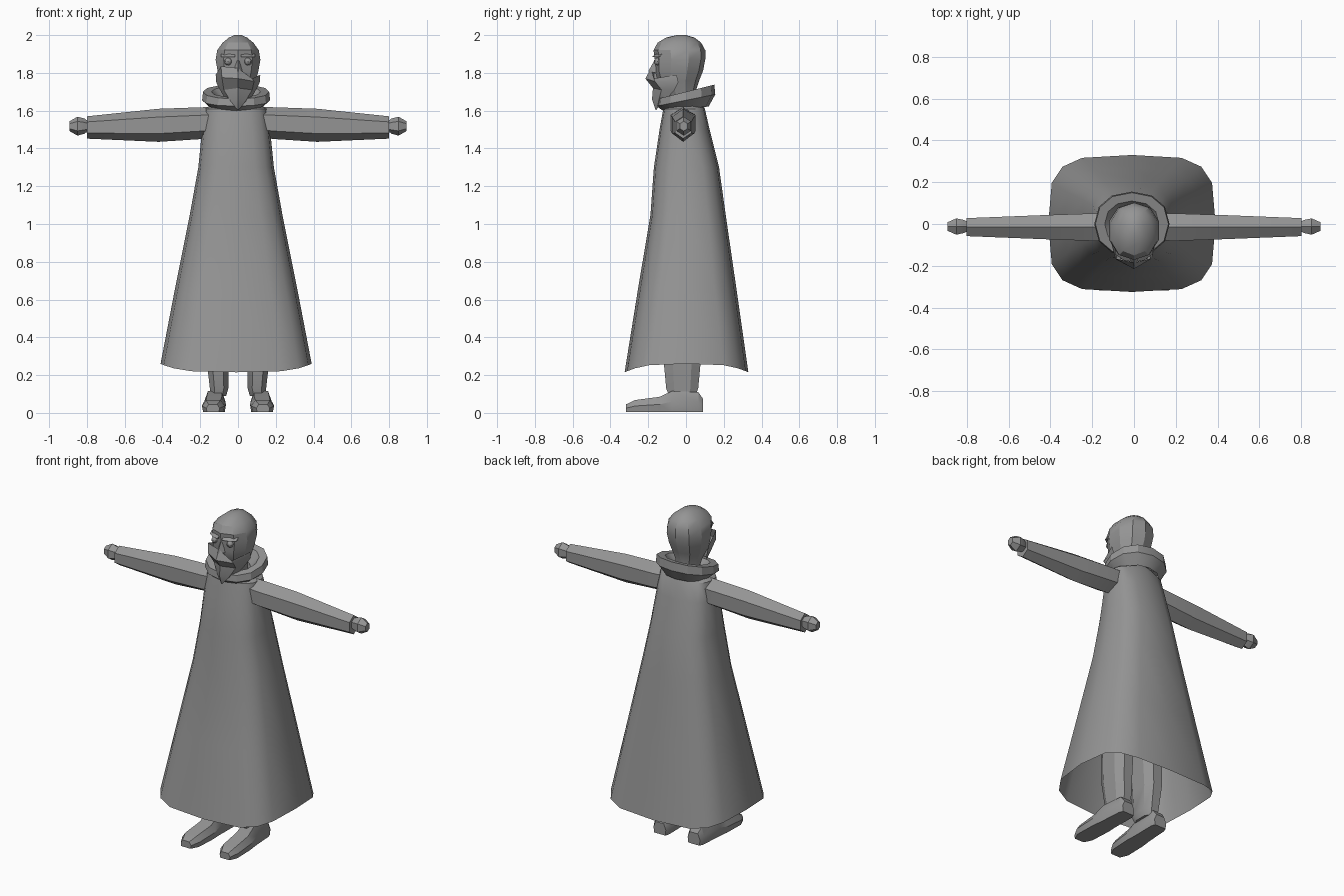
import bpy, bmesh, math
from mathutils import Vector

cube = bpy.data.objects.get("Cube")
if cube:
    bpy.data.objects.remove(cube)

grey = bpy.data.materials.new("cloth grey")
grey.use_nodes = True
COLOUR = (0.3, 0.3, 0.3, 1)
grey.diffuse_color = COLOUR
grey.node_tree.nodes["Principled BSDF"].inputs["Base Color"].default_value = COLOUR


def finish(name, bm, angle=35):
    bmesh.ops.recalc_face_normals(bm, faces=bm.faces)
    mesh = bpy.data.meshes.new(name)
    bm.to_mesh(mesh)
    bm.free()
    mesh.materials.append(grey)
    obj = bpy.data.objects.new(name, mesh)
    bpy.context.collection.objects.link(obj)
    bpy.ops.object.select_all(action='DESELECT')
    obj.select_set(True)
    bpy.context.view_layer.objects.active = obj
    bpy.ops.object.shade_smooth_by_angle(angle=math.radians(angle))
    return obj


def loft(name, rings, cap_start=True, cap_end=True, closed=True, angle=35):
    bm = bmesh.new()
    rows = [[bm.verts.new(p) for p in ring] for ring in rings]
    n = len(rows[0])
    for a, b in zip(rows, rows[1:]):
        for i in range(n if closed else n - 1):
            j = (i + 1) % n
            bm.faces.new((a[i], a[j], b[j], b[i]))
    if cap_start:
        bm.faces.new(rows[0][::-1])
    if cap_end:
        bm.faces.new(rows[-1])
    return finish(name, bm, angle)


def oval(n, rx, ry, power=2.0, turn=0.0):
    """Flat superellipse outline as (x, y) pairs."""
    pts = []
    for i in range(n):
        t = 2 * math.pi * i / n + turn
        c, s = math.cos(t), math.sin(t)
        pts.append((math.copysign(abs(c) ** (2 / power), c) * rx,
                    math.copysign(abs(s) ** (2 / power), s) * ry))
    return pts


# Robe: flaring, open at the hem, hem lifted at the sides
robe = []
for z, rx, front, back, power in [
        (1.65, .09, -.08, .08, 2), (1.61, .165, -.12, .10, 2.4),
        (1.5, .18, -.14, .125, 2.6), (1.3, .2, -.17, .175, 2.8),
        (1.05, .245, -.188, .21, 3), (.65, .325, -.255, .268, 3.3),
        (.215, .4, -.325, .33, 3.7)]:
    mid, ry = (front + back) / 2, (back - front) / 2
    lift = .045 if z < .3 else 0
    robe.append([(x - .01, y + mid, z + lift * (x / rx) ** 4)
                 for x, y in oval(16, rx, ry, power)])
loft("robe", robe, cap_end=False)

# Cowl collar: tilted band, high at the back
collar = []
for z, rx, ry, tilt in [(1.61, .13, .12, .1), (1.655, .18, .155, .2),
                        (1.70, .175, .15, .25), (1.70, .13, .11, .25),
                        (1.65, .08, .07, .1)]:
    collar.append([(x - .01, y, z + tilt * y) for x, y in oval(12, rx, ry, 2.2)])
loft("collar", collar, False, False, angle=25)

# Head with neck
head = []
for z, rx, front, back in [(1.62, .06, -.07, .05), (1.70, .075, -.11, .05),
                           (1.76, .1, -.15, .07), (1.81, .113, -.165, .09),
                           (1.87, .124, -.165, .102), (1.92, .115, -.172, .102),
                           (1.96, .085, -.15, .08), (1.987, .05, -.105, .045),
                           (2.0, .02, -.05, .0)]:
    mid, ry = (front + back) / 2, (back - front) / 2
    head.append([(x, y + mid, z) for x, y in oval(10, rx, ry, 2.2, math.pi / 10)])
loft("head", head, angle=28)

# Hanging face scarf ending in a point
scarf = [
    [(-.118, -.05, 1.79), (-.09, -.165, 1.835), (0, -.185, 1.825),
     (.075, -.17, 1.77), (.118, -.05, 1.79)],
    [(-.115, -.04, 1.75), (-.085, -.17, 1.775), (0, -.215, 1.77),
     (.085, -.165, 1.755), (.115, -.04, 1.75)],
    [(-.095, -.06, 1.71), (-.075, -.13, 1.71), (0, -.175, 1.72),
     (.075, -.13, 1.71), (.095, -.06, 1.71)],
    [(-.07, -.1, 1.665), (-.04, -.145, 1.65), (0, -.18, 1.66),
     (.04, -.145, 1.65), (.07, -.1, 1.665)],
    [(-.012, -.15, 1.615), (-.006, -.155, 1.607), (0, -.16, 1.602),
     (.006, -.155, 1.607), (.012, -.15, 1.615)]]
loft("face_scarf", scarf, False, False, closed=False, angle=25)

# Nose wedge
loft("nose", [[(-.008, -.16, 1.865), (.008, -.16, 1.865), (0, -.168, 1.865)],
              [(-.025, -.16, 1.80), (.025, -.16, 1.80), (0, -.2, 1.808)]])

for side, label in ((1, "left"), (-1, "right")):
    # Eye and brow
    bm = bmesh.new()
    bmesh.ops.create_uvsphere(bm, u_segments=8, v_segments=6, radius=.02)
    bmesh.ops.translate(bm, vec=Vector((side * .052, -.15, 1.86)), verts=bm.verts)
    finish(label + "_eye", bm)
    loft(label + "_brow", [
        [(side * x, y, z) for x, y, z in
         ((px, py, 1.883), (px, py - .02, 1.885), (px, py, 1.9))]
        for px, py in ((.015, -.16), (.05, -.153), (.09, -.125))])

    # Sleeve: six-sided with a flat front
    sleeve = []
    for x, top, bottom, depth in [(.1, 1.62, 1.46, .062), (.19, 1.618, 1.45, .066),
                                  (.42, 1.61, 1.435, .058), (.8, 1.57, 1.452, .043)]:
        zc, rz = (top + bottom) / 2, (top - bottom) / 2
        sleeve.append([(side * x, y - .015, z + zc) for y, z in
                       oval(6, depth / .866, rz, 2, math.pi / 2)])
    loft(label + "_sleeve", sleeve)

    # Wrist and fist
    hand = []
    for x, r in [(.77, .03), (.805, .034), (.812, .04), (.85, .05), (.892, .026)]:
        hand.append([(side * x, y - .012, z + 1.518) for y, z in
                     oval(6, r * .9, r, 2, math.pi / 2)])
    loft(label + "_hand", hand)

    # Leg
    leg = []
    for z, cx, rx, ry in [(.09, .105, .045, .075), (.13, .1, .052, .09),
                          (.28, .108, .062, .105), (.6, .1, .075, .11),
                          (1.0, .09, .085, .11)]:
        leg.append([(side * cx + x, y - .02, z) for x, y in
                    oval(8, rx, ry, 2.6, math.pi / 8)])
    loft(label + "_leg", leg, angle=30)

    # Boot, from heel to toe
    boot = []
    for y, half, top in [(.09, .042, .075), (.065, .052, .11), (-.075, .056, .115),
                         (-.14, .062, .085), (-.27, .06, .068), (-.318, .035, .045)]:
        cx = .12 - .04 * y
        boot.append([(side * (cx + half * fx), y, .005 + (top - .005) * fz)
                     for fx, fz in ((-.9, 0), (.9, 0), (1, .5), (.65, 1),
                                    (-.65, 1), (-1, .5))])
    loft(label + "_boot", boot, angle=30)
